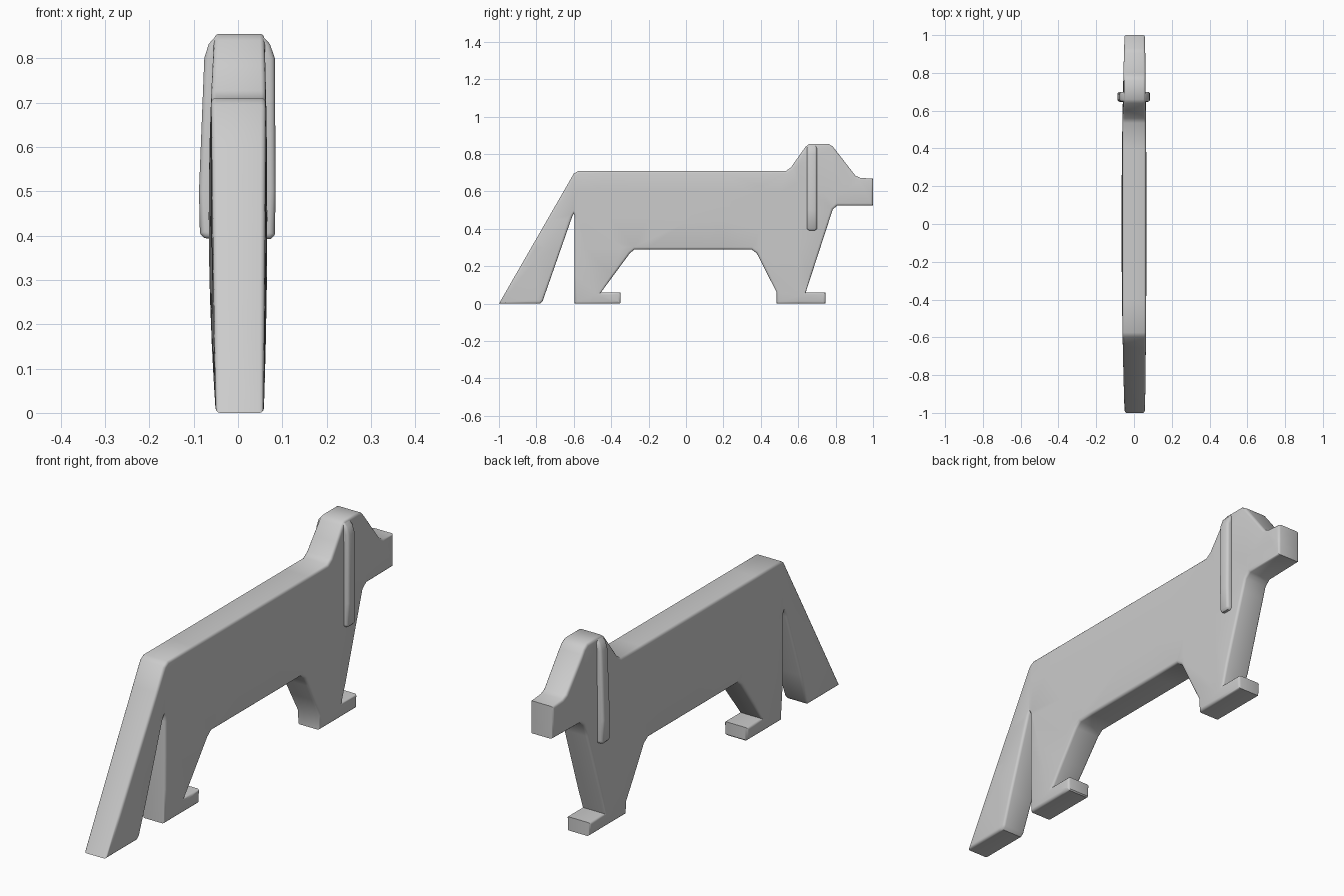
import bpy
import bmesh
from mathutils import Vector

cube = bpy.data.objects.get("Cube")
if cube:
    bpy.data.objects.remove(cube, do_unlink=True)

# One plain grey finish
grey = bpy.data.materials.new("plain_grey")
grey.use_nodes = True
color = (0.6, 0.6, 0.6, 1)
grey.diffuse_color = color
grey.node_tree.nodes["Principled BSDF"].inputs["Base Color"].default_value = color


def slab(outline, place, depth, bevel):
    """Extrude a flat outline along depth and round its two rims."""
    bm = bmesh.new()
    face = bm.faces.new([bm.verts.new(place(a, b)) for a, b in outline])
    extruded = bmesh.ops.extrude_face_region(bm, geom=[face])["geom"]
    moved = [v for v in extruded if isinstance(v, bmesh.types.BMVert)]
    bmesh.ops.translate(bm, vec=depth, verts=moved)
    bmesh.ops.recalc_face_normals(bm, faces=bm.faces)
    axis = depth.normalized()
    rims = [e for e in bm.edges
            if abs((e.verts[1].co - e.verts[0].co).dot(axis)) < 1e-5]
    bmesh.ops.bevel(bm, geom=rims, offset=bevel, segments=3, profile=0.5,
                    affect='EDGES', clamp_overlap=False)
    bmesh.ops.triangulate(bm, faces=[f for f in bm.faces if len(f.verts) > 4])
    return bm


def finish(bm, name):
    bmesh.ops.recalc_face_normals(bm, faces=bm.faces)
    mesh = bpy.data.meshes.new(name)
    bm.to_mesh(mesh)
    bm.free()
    mesh.materials.append(grey)
    obj = bpy.data.objects.new(name, mesh)
    bpy.context.collection.objects.link(obj)
    bpy.ops.object.select_all(action='DESELECT')
    obj.select_set(True)
    bpy.context.view_layer.objects.active = obj
    bpy.ops.object.shade_smooth_by_angle(angle=0.7)


# Body silhouette: tail, hind leg, belly, front leg, muzzle, head, back
tail = [(-1, 0), (-.78, 0), (-.766, .015), (-.607, .47), (-.6, .48), (-.595, .47)]
hind_leg = [(-.595, 0), (-.355, 0), (-.35, .005), (-.35, .06), (-.455, .06),
            (-.3, .27), (-.275, .29)]
front_leg = [(.35, .29), (.378, .27), (.485, .06), (.485, 0), (.745, 0),
             (.745, .06), (.64, .06), (.785, .505), (.81, .525)]
head = [(1, .525), (1, .668), (.93, .673), (.905, .685), (.785, .84), (.76, .855),
        (.66, .855), (.64, .84), (.56, .727), (.535, .71)]
back = [(-.575, .71), (-.6, .695)]
half = 0.066
body = slab(tail + hind_leg + front_leg + head + back,
            lambda y, z: Vector((-half, y, z)), Vector((2 * half, 0, 0)), 0.012)

# Cut rings across the body, then thin it gently toward its ends, top and feet
cuts = [((0, y / 10, 0), (0, 1, 0)) for y in range(-8, 10, 2)]
cuts += [((0, 0, z), (0, 0, 1)) for z in (.15, .3, .45, .6)]
for point, normal in cuts:
    bmesh.ops.bisect_plane(body, geom=body.verts[:] + body.edges[:] + body.faces[:],
                           plane_co=point, plane_no=normal, dist=1e-5)
for v in body.verts:
    taper = min(1, max(v.co.y ** 2, ((v.co.z - .45) / .45) ** 2))
    v.co.x = v.co.x * (1 - .18 * taper) + .004 * taper
finish(body, "body")

# Long thin ears, tapered into the top of the head
ears = {
    "left_ear": (1, [(.055, .85), (.072, .832), (.083, .8), (.085, .5),
                     (.083, .402), (.074, .392)]),
    "right_ear": (-1, [(.05, .85), (.066, .832), (.076, .8), (.088, .5),
                       (.086, .405), (.076, .394)]),
}
for name, (side, edge) in ears.items():
    outline = [(.02, .85)] + edge + [(.02, .392)]
    ear = slab(outline, lambda x, z: Vector((side * x, .647, z)),
               Vector((0, .053, 0)), 0.012)
    finish(ear, name)
